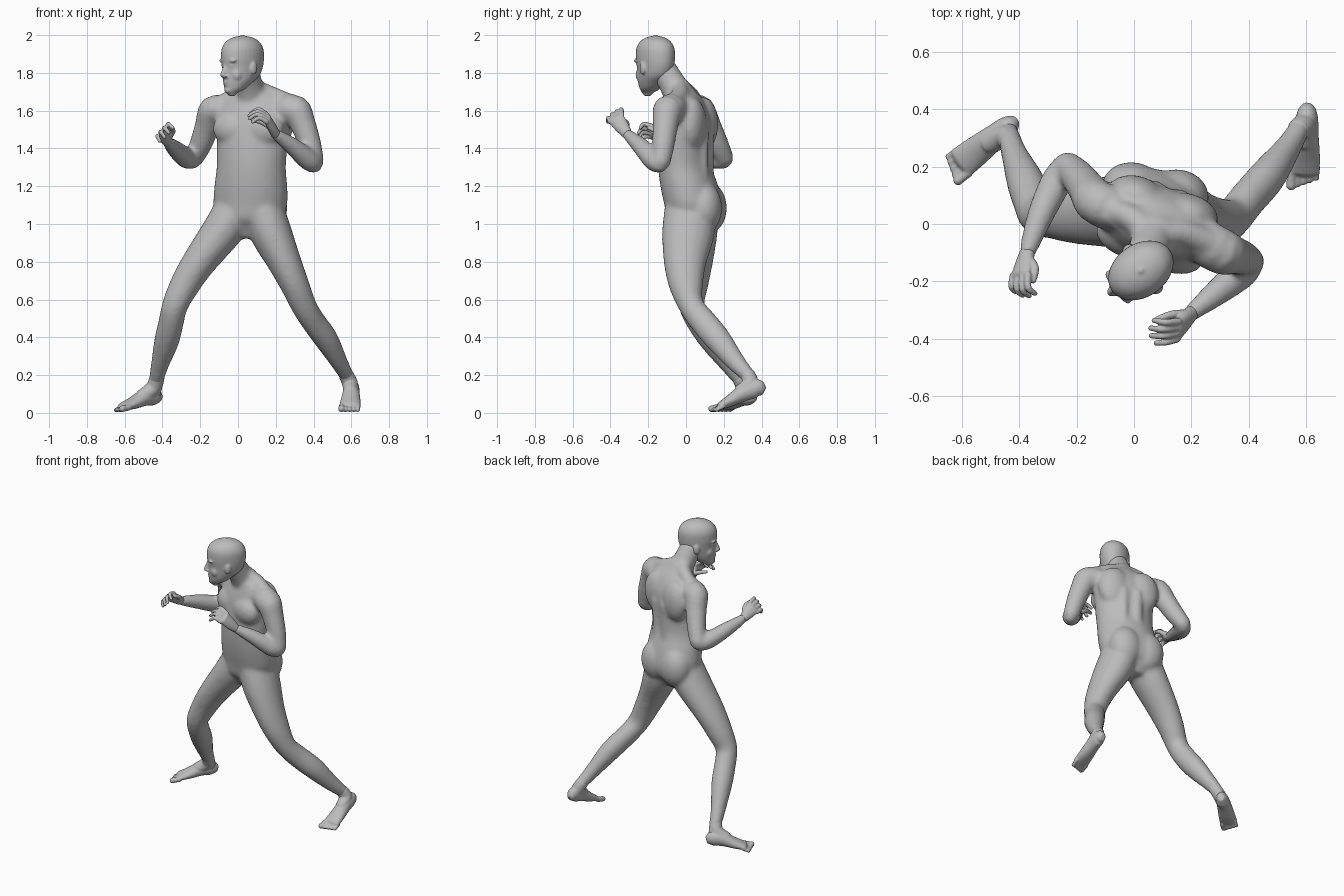
import bpy, bmesh, math
from mathutils import Vector, Matrix

old_cube = bpy.data.objects.get("Cube")
if old_cube:
    bpy.data.objects.remove(old_cube, do_unlink=True)

skin = bpy.data.materials.new("plain_grey")
skin.use_nodes = True
GREY = (0.5, 0.5, 0.5, 1)
skin.diffuse_color = GREY
skin.node_tree.nodes["Principled BSDF"].inputs["Base Color"].default_value = GREY

UP = Vector((0, 0, 1))
X_AXIS = Vector((1, 0, 0))


def catmull(points, steps):
    """Smooth a row of stations (position plus radii)."""
    result = []
    last = len(points) - 1
    for i in range(last):
        a, b, c, d = (points[min(max(i + k, 0), last)] for k in (-1, 0, 1, 2))
        for s in range(steps):
            t = s / steps
            result.append(b + (c - a) * (t / 2)
                          + (a * 2 - b * 5 + c * 4 - d) * (t * t / 2)
                          + (b * 3 - a - c * 3 + d) * (t ** 3 / 2))
    return result + [points[last]]


def loft(bm, stations, side=X_AXIS, flat=False, steps=4, sides=20):
    """Rounded tube through stations (x, y, z, radius across[, radius deep])."""
    points = [Vector(tuple(s) + (s[3],) * (5 - len(s))) for s in stations]
    points = catmull(points, steps)
    centres = [Vector(p[:3]) for p in points]
    last = len(points) - 1
    rings = []

    def ring(centre, tangent, across, deep):
        u = (side - tangent * side.dot(tangent)).normalized()
        v = tangent.cross(u)
        rings.append([bm.verts.new(centre + u * across * math.cos(a) + v * deep * math.sin(a))
                      for a in (math.tau * k / sides for k in range(sides))])

    for i, p in enumerate(points):
        along = (centres[min(i + 1, last)] - centres[max(i - 1, 0)]).normalized()
        tangent = UP if flat else along
        if i == 0:
            ring(centres[i] - tangent * min(p[3:]) * 0.6, tangent, p[3] * 0.6, p[4] * 0.6)
        ring(centres[i], tangent, p[3], p[4])
        if i == last:
            ring(centres[i] + tangent * min(p[3:]) * 0.6, tangent, p[3] * 0.6, p[4] * 0.6)
    for low, high in zip(rings, rings[1:]):
        for k in range(sides):
            n = (k + 1) % sides
            bm.faces.new((low[k], low[n], high[n], high[k]))
    bm.faces.new(rings[0][::-1])
    bm.faces.new(rings[-1])


def blob(bm, frame, centre, radii):
    """Ellipsoid placed in a local frame."""
    matrix = frame @ Matrix.Translation(centre) @ Matrix.Diagonal((*radii, 1))
    bmesh.ops.create_uvsphere(bm, u_segments=20, v_segments=12, radius=1, matrix=matrix)


def finish(bm, name, voxel, smoothing):
    """Fuse the overlapping volumes into one smooth skin."""
    bmesh.ops.recalc_face_normals(bm, faces=bm.faces)
    mesh = bpy.data.meshes.new(name)
    bm.to_mesh(mesh)
    bm.free()
    mesh.materials.append(skin)
    obj = bpy.data.objects.new(name, mesh)
    bpy.context.collection.objects.link(obj)
    fuse = obj.modifiers.new("fuse", 'REMESH')
    fuse.mode = 'VOXEL'
    fuse.voxel_size = voxel
    fuse.use_smooth_shade = True
    soften = obj.modifiers.new("soften", 'SMOOTH')
    soften.factor = 0.5
    soften.iterations = smoothing


def turned(x, y, degrees):
    """Local frame turned about the vertical."""
    return Matrix.Translation((x, y, 0)) @ Matrix.Rotation(math.radians(degrees), 4, 'Z')


# Torso, turned a little to its right
body = bmesh.new()
chest = turned(.08, 0, -19)
hips = turned(.062, .035, -9)
torso_side = turned(0, 0, -15).to_3x3() @ X_AXIS
loft(body, [(.05, .045, .99, .14, .11), (.055, .045, 1.03, .175, .14), (.065, .04, 1.1, .198, .151),
            (.068, .018, 1.2, .196, .15), (.07, -.005, 1.3, .186, .139), (.075, -.01, 1.4, .19, .137),
            (.08, -.005, 1.5, .198, .137), (.085, -.005, 1.58, .2, .125), (.09, -.012, 1.66, .16, .095),
            (.08, -.025, 1.71, .09, .067)], torso_side, flat=True, sides=32)
for s in (-1, 1):
    blob(body, hips, (s * .08, .075, 1.085), (.11, .095, .135))      # buttock
    blob(body, chest, (s * .08, -.075, 1.505), (.118, .073, .095))   # chest muscle
    blob(body, chest, (s * .095, .07, 1.53), (.105, .07, .14))       # shoulder blade
    back = [chest @ Vector((s * .045, y, z)) for y, z in ((.105, 1.2), (.1, 1.35), (.105, 1.5))]
    loft(body, [(*p, .038) for p in back], torso_side)               # back muscle
    bone = [chest @ Vector((s * x, y, z)) for x, y, z in ((.025, -.09, 1.63), (.18, -.035, 1.67))]
    loft(body, [(*p, .014) for p in bone], UP)                       # collarbone

# Neck and its slopes to the shoulders
loft(body, [(.075, -.025, 1.66, .088), (.06, -.065, 1.73, .074), (.04, -.12, 1.82, .07)], torso_side)
loft(body, [(.06, -.05, 1.735, .047), (.16, -.03, 1.69, .047), (.285, -.075, 1.64, .045)], UP)
loft(body, [(.06, -.05, 1.735, .047), (0, .015, 1.69, .047), (-.09, .055, 1.64, .04)], UP)

# Arms, bent in guard
loft(body, [(-.07, .05, 1.6, .078), (-.13, .075, 1.605, .078), (-.162, .12, 1.52, .067),
            (-.198, .167, 1.42, .06), (-.238, .207, 1.34, .05)])
loft(body, [(-.238, .205, 1.335, .046), (-.275, .14, 1.35, .055), (-.33, .02, 1.395, .046),
            (-.372, -.1, 1.435, .03)])
loft(body, [(.24, -.06, 1.6, .08), (.303, -.095, 1.605, .082), (.343, -.108, 1.53, .069),
            (.382, -.12, 1.42, .06), (.407, -.133, 1.32, .05)])
loft(body, [(.41, -.133, 1.312, .046), (.375, -.17, 1.337, .056), (.29, -.238, 1.41, .047),
            (.2, -.31, 1.475, .03)])

# Legs in a wide stance
loft(body, [(-.02, .045, 1.06, .115, .125), (-.085, .043, .96, .108, .125), (-.205, .037, .8, .09, .106),
            (-.28, .033, .68, .08, .086), (-.333, .03, .57, .069), (-.354, .075, .48, .067, .071),
            (-.378, .145, .38, .066, .07), (-.415, .237, .25, .047, .052), (-.435, .3, .16, .039),
            (-.44, .325, .1, .036)])
loft(body, [(.13, .025, 1.07, .115, .14), (.18, .01, .94, .11, .138), (.245, -.005, .8, .09, .114),
            (.3, 0, .68, .077, .092), (.347, .027, .57, .068), (.395, .085, .49, .064, .071),
            (.467, .168, .39, .063, .07), (.535, .262, .27, .046, .052), (.578, .335, .19, .038),
            (.594, .36, .14, .036)])
finish(body, "body", .0115, 10)

# Head, looking to its right: stations are height, forward shift, half length, half width
head = bmesh.new()
look = turned(.024, -.162, -54)
head_side = look.to_3x3() @ X_AXIS
profile = [(1.695, .07, .028, .03), (1.715, .05, .056, .052), (1.75, .03, .082, .07),
           (1.785, .01, .105, .08), (1.83, 0, .117, .087), (1.88, 0, .124, .092),
           (1.93, 0, .119, .09), (1.967, 0, .094, .072), (1.988, 0, .054, .042), (1.996, 0, .012, .01)]
loft(head, [(*(look @ Vector((0, -f, z))), b, a) for z, f, a, b in profile],
     head_side, flat=True, sides=32)
nose = [(0, -.11, 1.845, .01), (0, -.121, 1.81, .013), (0, -.128, 1.785, .016)]
loft(head, [(*(look @ Vector(p[:3])), p[3]) for p in nose], head_side)
blob(head, look, (0, -.094, 1.708), (.026, .018, .018))              # chin
blob(head, look, (0, -.106, 1.751), (.024, .011, .007))              # upper lip
blob(head, look, (0, -.103, 1.738), (.021, .011, .008))              # lower lip
for s in (-1, 1):
    blob(head, look, (s * .036, -.099, 1.864), (.036, .016, .01))    # brow
    blob(head, look, (s * .034, -.1, 1.837), (.015, .01, .008))      # eye
    blob(head, look, (s * .038, -.068, 1.79), (.036, .032, .04))     # cheek
    blob(head, look, (s * .014, -.116, 1.782), (.011, .013, .008))   # nostril
    blob(head, look, (s * .091, .008, 1.825), (.011, .021, .034))    # ear
finish(head, "head", .006, 4)


def hand(name, wrist, index, little, bend, curl, thumb):
    """Palm, four curled fingers and a thumb."""
    bm = bmesh.new()
    wrist, index, little = Vector(wrist), Vector(index), Vector(little)
    bend, curl = Vector(bend), Vector(curl)
    across = (index - little).normalized()
    knuckles = (index + little) / 2
    loft(bm, [(*wrist, .028, .026), (*wrist.lerp(knuckles, .5), .038, .023),
              (*knuckles, .043, .018)], across)
    for k in range(4):
        length = (.95, 1.05, 1, .8)[k]
        root = index.lerp(little, k / 3)
        fan = across * (.004 * (1.5 - k))
        middle = root + bend * length + fan
        tip = middle + curl * length + fan
        loft(bm, [(*root, .0135), (*middle, .012), (*tip, .0095)], across, sides=12)
    loft(bm, [(*wrist.lerp(index, .25), .019), (*thumb[0], .0145), (*thumb[1], .0105)],
         across, sides=12)
    finish(bm, name, .0045, 2)


hand("right_hand", (-.372, -.1, 1.435), (-.37, -.175, 1.515), (-.42, -.178, 1.46),
     (-.003, -.05, .01), (.022, -.022, -.028), ((-.345, -.155, 1.49), (-.352, -.2, 1.51)))
hand("left_hand", (.2, -.31, 1.475), (.157, -.34, 1.575), (.152, -.4, 1.54),
     (-.05, -.008, .03), (-.045, .002, -.024), ((.135, -.315, 1.535), (.075, -.335, 1.55)))


def foot(name, ankle, path, inner):
    """Ankle, heel to ball, then five toes with the big one on the inner side."""
    bm = bmesh.new()
    inner = Vector(inner).normalized()
    loft(bm, path, inner)
    loft(bm, ankle, inner)
    ball, behind = Vector(path[-1][:3]), Vector(path[-2][:3])
    ahead = ball - behind
    ahead.z = 0
    ahead.normalize()
    for k in range(5):
        radius = .018 if k == 0 else .0145 - .0008 * k
        root = ball + inner * (.041 - .0215 * k) - ahead * .004 * k - UP * .004
        tip = root + ahead * (.052 - .003 * k)
        tip.z = radius + .003
        loft(bm, [(*root, radius), (*root.lerp(tip, .5), radius * .95), (*tip, radius)], inner, sides=12)
    finish(bm, name, .0055, 3)


foot("right_foot", [(-.427, .28, .19, .039), (-.45, .305, .13, .042), (-.51, .28, .085, .038)],
     [(-.425, .352, .083, .031, .037), (-.445, .335, .088, .04, .048),
      (-.49, .3, .083, .045, .046), (-.555, .25, .052, .053, .032),
      (-.602, .213, .034, .056, .021)], (.64, -.77, 0))
foot("left_foot", [(.57, .325, .205, .039), (.593, .34, .155, .042), (.596, .285, .11, .038)],
     [(.604, .398, .123, .031, .037), (.603, .372, .13, .039, .049),
      (.6, .31, .108, .044, .046), (.596, .235, .065, .053, .032),
      (.592, .182, .038, .056, .021)], (-1, 0, 0))
